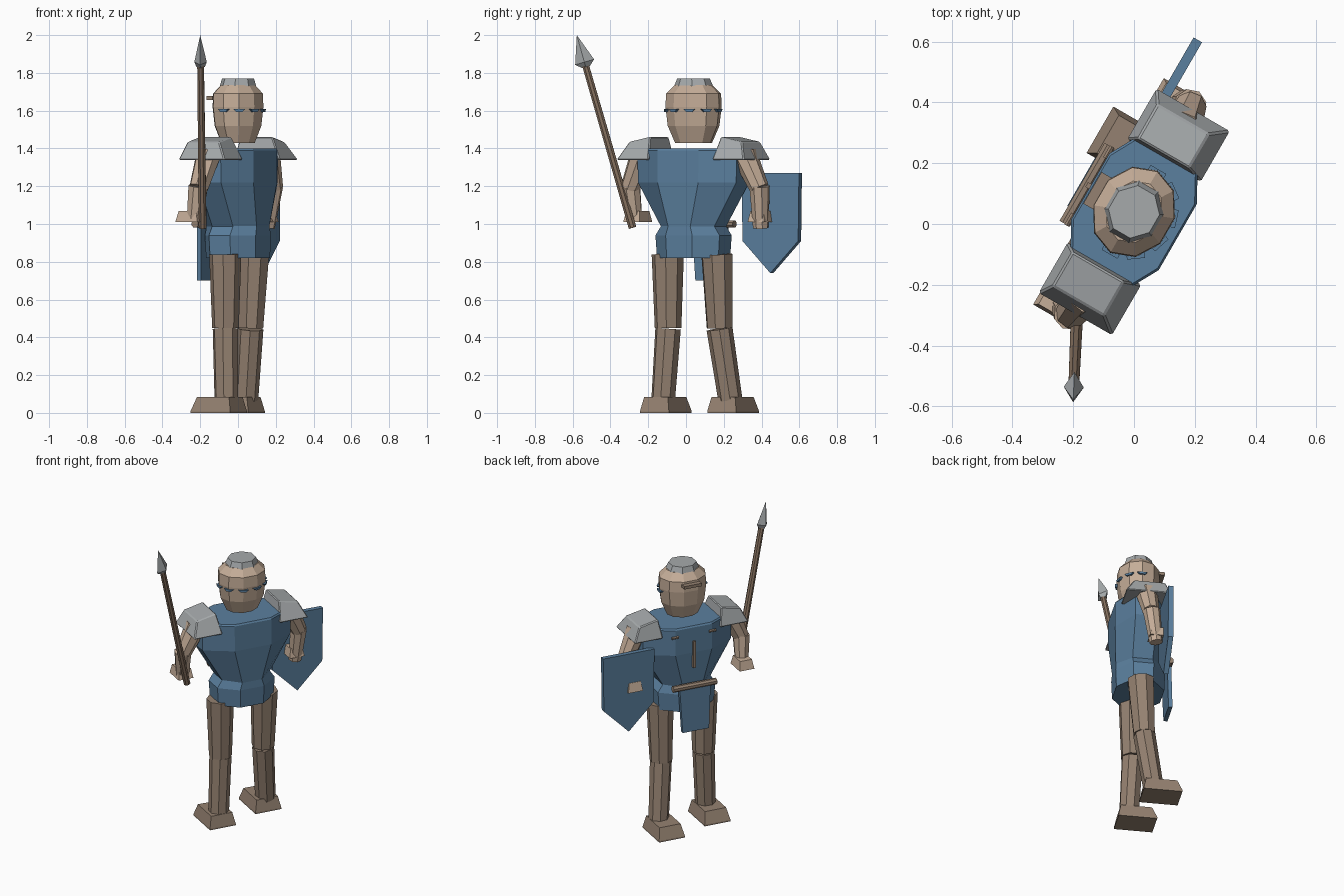
import bpy, bmesh, math
from mathutils import Matrix, Vector

if "Cube" in bpy.data.objects:
    bpy.data.objects.remove(bpy.data.objects["Cube"])

# Figure is built facing local -Y, then turned and placed
PLACE = Matrix.Translation((0, 0.04, 0)) @ Matrix.Rotation(math.radians(240), 4, 'Z')


def material(name, rgb):
    m = bpy.data.materials.new(name)
    m.diffuse_color = (*rgb, 1)
    m.use_nodes = True
    m.node_tree.nodes["Principled BSDF"].inputs["Base Color"].default_value = m.diffuse_color
    return m


BLUE = material("blue_cloth", (0.105, 0.215, 0.345))
STEEL = material("grey_steel", (0.38, 0.40, 0.41))
SKIN = material("tan_skin", (0.56, 0.42, 0.315))
LEATHER = material("brown_leather", (0.30, 0.222, 0.165))
WOOD = material("dark_wood", (0.24, 0.165, 0.115))


def loft(name, rings, mat, matrix=PLACE, bevel=0):
    """Join rings of points into a closed solid; a one-point ring is a tip."""
    bm = bmesh.new()
    loops = [[bm.verts.new(matrix @ Vector(p)) for p in r] for r in rings]
    for a, b in zip(loops, loops[1:]):
        n = max(len(a), len(b))
        for i in range(n):
            j = (i + 1) % n
            vs = [a[i % len(a)], a[j % len(a)], b[j % len(b)], b[i % len(b)]]
            bm.faces.new(list(dict.fromkeys(vs)))
    for end in (loops[0], loops[-1]):
        if len(end) > 2:
            bm.faces.new(end)
    bmesh.ops.recalc_face_normals(bm, faces=bm.faces)
    me = bpy.data.meshes.new(name)
    bm.to_mesh(me)
    bm.free()
    me.materials.append(mat)
    ob = bpy.data.objects.new(name, me)
    bpy.context.collection.objects.link(ob)
    if bevel:
        mod = ob.modifiers.new("edge", 'BEVEL')
        mod.width, mod.segments = bevel, 1
    return ob


def oval(rx, ry, z, n, turn=0.5):
    return [(rx * math.cos(2 * math.pi * (i + turn) / n),
             ry * math.sin(2 * math.pi * (i + turn) / n), z) for i in range(n)]


def rect(x0, x1, y0, y1, z0, z1=None):
    """Rectangle whose height runs from z0 at x0 to z1 at x1."""
    z1 = z0 if z1 is None else z1
    return [(x0, y0, z0), (x1, y0, z1), (x1, y1, z1), (x0, y1, z0)]


def box(name, x0, x1, y0, y1, z0, z1, mat):
    return loft(name, [rect(x0, x1, y0, y1, z0), rect(x0, x1, y0, y1, z1)], mat)


def limb(name, p, q, r0, r1, mat, n=8, matrix=PLACE):
    p, q = Vector(p), Vector(q)
    turn = (q - p).to_track_quat('Z', 'Y').to_matrix().to_4x4()
    return loft(name, [oval(r0, r0, 0, n), oval(r1, r1, (q - p).length, n)], mat,
                matrix @ Matrix.Translation(p) @ turn)


# Torso and hips
loft("torso", [oval(0.175, 0.165, 0.985, 8), oval(0.325, 0.18, 1.22, 8),
               oval(0.328, 0.18, 1.39, 8), oval(0.318, 0.173, 1.40, 8)], BLUE)
loft("hips", [oval(0.203, 0.163, 0.82, 8), oval(0.212, 0.168, 0.94, 8),
              oval(0.175, 0.165, 0.99, 8)], BLUE)

# Head, cap and brow bar
profile = [(0.66, 1.43), (0.92, 1.52), (1.0, 1.62), (0.98, 1.69), (0.68, 1.735)]
loft("head", [oval(0.156 * s, 0.134 * s, z, 10, 0) for s, z in profile], SKIN)
loft("cap", [oval(0.106, 0.096, 1.73, 8), oval(0.088, 0.084, 1.77, 8)], STEEL)
box("brow_bar", -0.06, 0.06, -0.158, -0.12, 1.657, 1.677, LEATHER)

# Blue band showing in short pieces around the back of the head
for i in range(6):
    a = math.radians(18 * (2 * i - 0))
    c = Vector((0.147 * math.cos(a), 0.127 * math.sin(a), 1.603))
    m = PLACE @ Matrix.Translation(c) @ Matrix.Rotation(a, 4, 'Z')
    loft(f"head_band_{i}", [rect(-0.01, 0.014, -0.016, 0.016, -0.009),
                            rect(-0.01, 0.014, -0.03, 0.03, 0.005)], BLUE, m)

# Belt roll, hanging cloth and chest trims
limb("belt_roll", (-0.148, -0.178, 1.0), (0.148, -0.178, 1.0), 0.021, 0.021, LEATHER)
loft("front_cloth", [rect(-0.09, 0.09, -0.20, -0.175, 0.70),
                     rect(-0.105, 0.105, -0.19, -0.165, 0.99)], BLUE)
box("chest_strip", -0.009, 0.009, -0.18, -0.155, 1.12, 1.30, LEATHER)
for s in (-1, 1):
    limb("chest_stud", (s * 0.105, -0.17, 1.345), (s * 0.15, -0.17, 1.345),
         0.009, 0.009, LEATHER, 6)

# Shoulder pads, arms and hands
for s, side in ((1, "right"), (-1, "left")):
    loft(side + "_shoulder_pad",
         [rect(s * 0.195, s * 0.39, -0.14, 0.143, 1.34),
          rect(s * 0.215, s * 0.345, -0.11, 0.085, 1.462, 1.435)], STEEL, bevel=0.006)
    limb(side + "_upper_arm", (s * 0.31, 0, 1.37), (s * 0.395, -0.012, 1.19),
         0.068, 0.052, SKIN)
    limb(side + "_forearm", (s * 0.395, -0.015, 1.20), (s * 0.385, -0.045, 1.0 + 0.02 * s),
         0.055, 0.042, SKIN)
    loft(side + "_hand", [rect(s * 0.33, s * 0.43, -0.135, 0.0, 1.01),
                          rect(s * 0.34, s * 0.42, -0.12, -0.015, 1.07)], SKIN)

# Legs and feet: (side, hip, knee, ankle, toe)
stance = [("right", (0.152, 0.01), (0.15, 0.01), (0.17, 0.027), -0.136),
          ("left", (-0.148, 0.01), (-0.152, -0.012), (-0.19, -0.06), -0.232)]
for side, hip, knee, ankle, toe in stance:
    limb(side + "_thigh", (*hip, 0.84), (*knee, 0.45), 0.086, 0.071, LEATHER)
    limb(side + "_shin", (*knee, 0.445), (*ankle, 0.07), 0.069, 0.064, LEATHER)
    x = 0.178 if side == "right" else -0.178
    loft(side + "_foot", [rect(x - 0.088, x + 0.088, toe, toe + 0.242, 0),
                          rect(x - 0.088, x + 0.088, toe, toe + 0.242, 0.01),
                          rect(x - 0.072, x + 0.072, toe + 0.03, toe + 0.225, 0.085)],
         LEATHER)

# Pointed shield
outline = [(-0.245, 1.27), (-0.595, 1.27), (-0.59, 0.91), (-0.42, 0.74), (-0.25, 0.91)]
loft("shield", [[(x, y, z) for x, z in outline] for y in (-0.117, -0.085)], BLUE)

# Spear, placed directly in world space
low, tip = Vector((-0.187, -0.283, 0.98)), Vector((-0.2, -0.578, 2.0))
axis = tip - low
limb("spear_shaft", low, low + axis * 0.87, 0.022, 0.019, WOOD, 8, Matrix())
frame = Matrix.Translation(low) @ axis.to_track_quat('Z', 'Y').to_matrix().to_4x4()
d = axis.length
loft("spear_head", [oval(0.022, 0.022, d * 0.835, 4, 0), oval(0.033, 0.052, d * 0.86, 4, 0),
                    [(0, 0, d)]], STEEL, frame)
